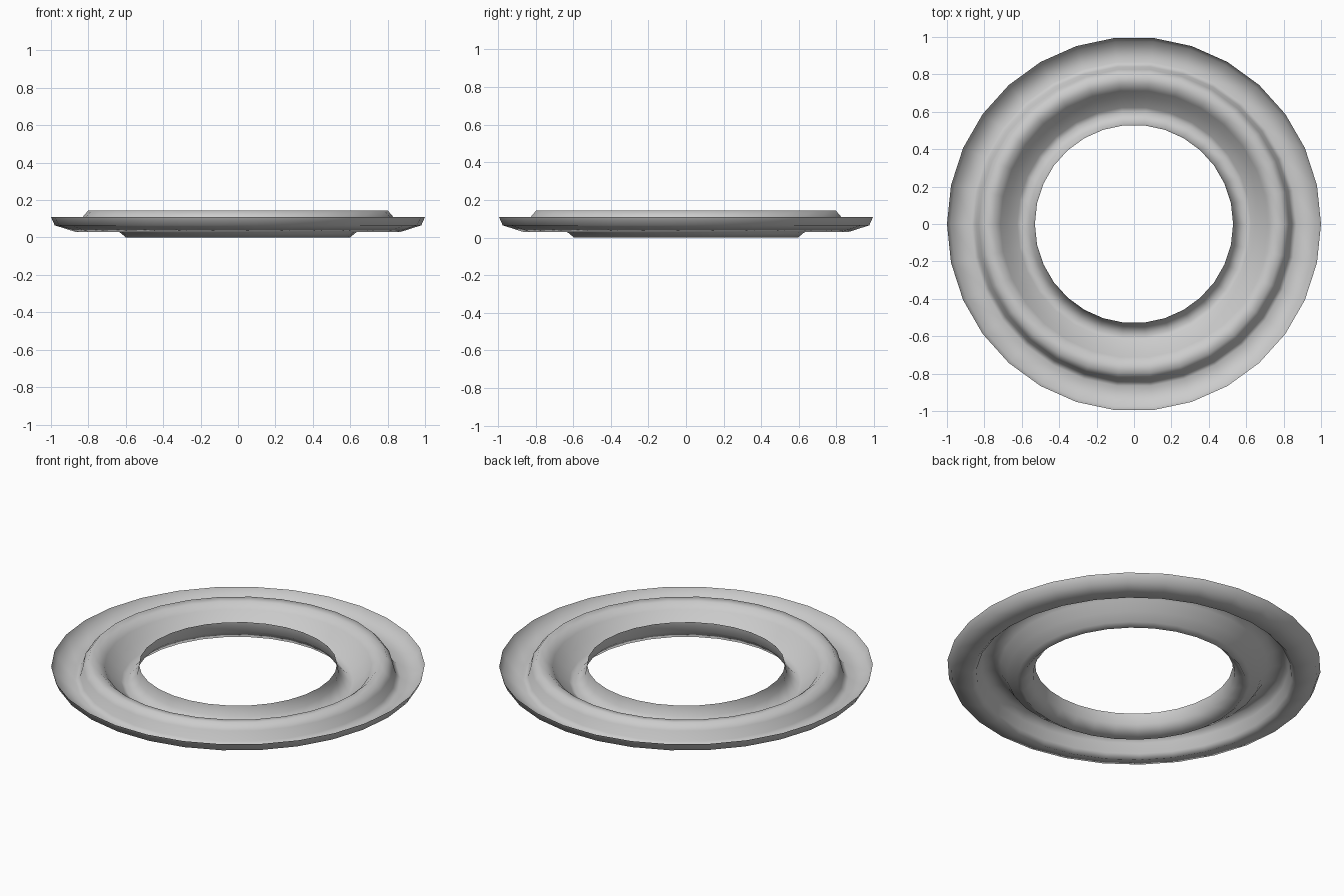
import bpy, bmesh
from math import cos, sin, tau

if "Cube" in bpy.data.objects:
    bpy.data.objects.remove(bpy.data.objects["Cube"])

SIDES = 30

# Wavy thin-sheet cross-section (radius, height), outer lip to inner lip
PROFILE = [
    (1.00, 0.11), (0.98, 0.065), (0.87, 0.03),       # upturned outer lip
    (0.845, 0.055), (0.83, 0.11), (0.80, 0.145),     # outer wall of the ridge
    (0.75, 0.14), (0.715, 0.11), (0.68, 0.055),      # ridge top and inner flank
    (0.625, 0.022), (0.60, 0.0),                     # inner trough
    (0.54, 0.06), (0.53, 0.12),                      # upturned inner lip
]


def lathe(name, profile, sides):
    bm = bmesh.new()
    rings = [[bm.verts.new((r * cos(tau * i / sides), r * sin(tau * i / sides), z))
              for i in range(sides)] for r, z in profile]
    for outer, inner in zip(rings, rings[1:]):
        for i in range(sides):
            j = (i + 1) % sides
            face = bm.faces.new((outer[i], outer[j], inner[j], inner[i]))
            face.smooth = True
    mesh = bpy.data.meshes.new(name)
    bm.to_mesh(mesh)
    bm.free()
    obj = bpy.data.objects.new(name, mesh)
    bpy.context.collection.objects.link(obj)
    return obj


# Single corrugated ring
lathe("corrugated_ring", PROFILE, SIDES)
